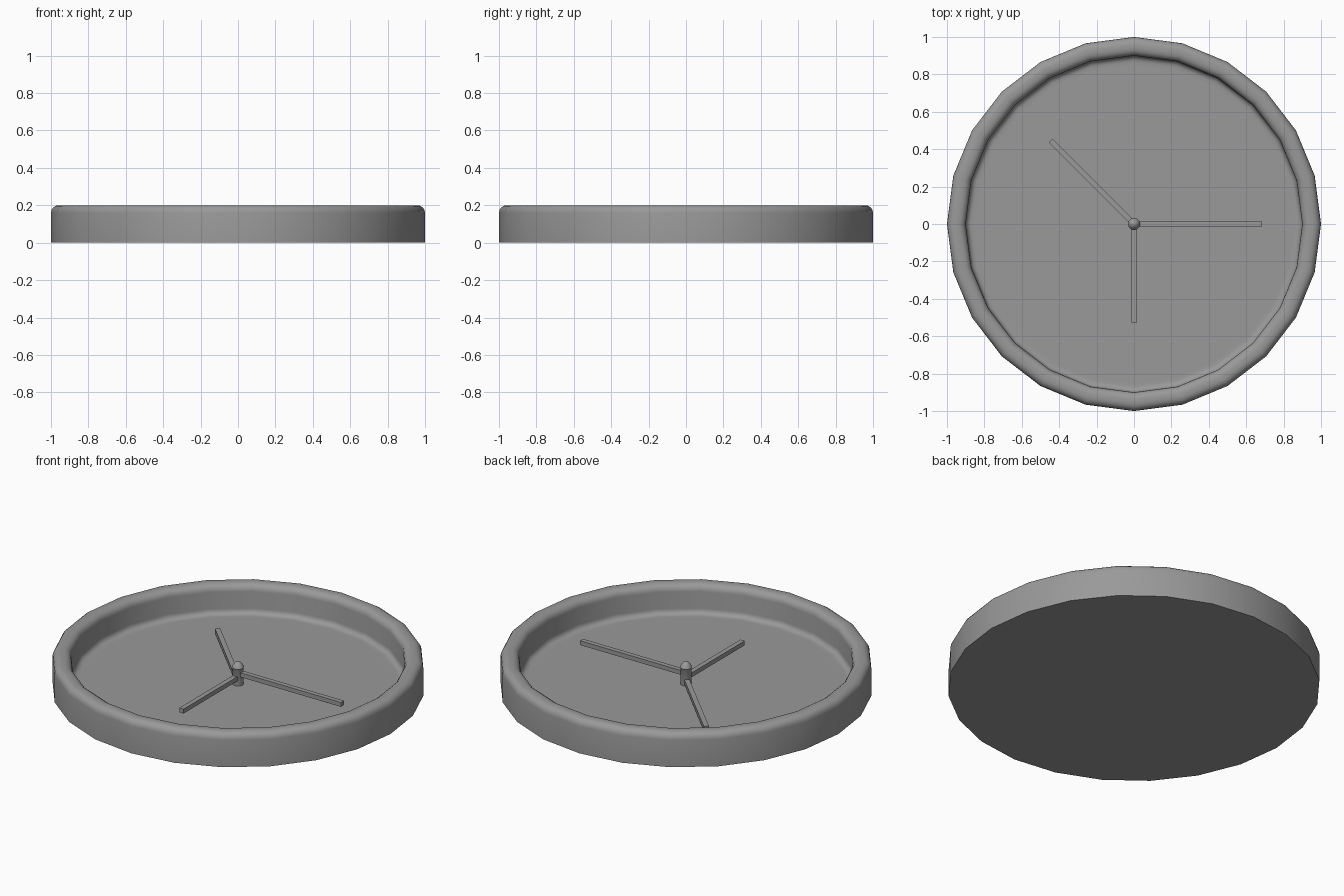
import bpy, bmesh
from math import sin, cos, pi, radians

if "Cube" in bpy.data.objects:
    bpy.data.objects.remove(bpy.data.objects["Cube"])

grey = bpy.data.materials.new("dark_grey")
grey.diffuse_color = (0.32, 0.32, 0.32, 1)
grey.use_nodes = True
grey.node_tree.nodes["Principled BSDF"].inputs["Base Color"].default_value = grey.diffuse_color


def finish(name, bm):
    mesh = bpy.data.meshes.new(name)
    bm.to_mesh(mesh)
    bm.free()
    mesh.materials.append(grey)
    obj = bpy.data.objects.new(name, mesh)
    bpy.context.collection.objects.link(obj)
    return obj


def lathe(name, profile, sides):
    """Revolve an (r, z) profile; zero-radius ends close on the axis."""
    bm = bmesh.new()
    rings = []
    for r, z in profile:
        n = sides if r else 1
        rings.append([bm.verts.new((r * cos(2 * pi * i / sides), r * sin(2 * pi * i / sides), z))
                      for i in range(n)])
    for a, b in zip(rings, rings[1:]):
        for i in range(sides):
            j = (i + 1) % sides
            quad = [a[i % len(a)], a[j % len(a)], b[j % len(b)], b[i % len(b)]]
            bm.faces.new(list(dict.fromkeys(quad)))
    bmesh.ops.recalc_face_normals(bm, faces=bm.faces)
    return finish(name, bm)


def smooth(obj, angle):
    bpy.ops.object.select_all(action='DESELECT')
    obj.select_set(True)
    bpy.context.view_layer.objects.active = obj
    bpy.ops.object.shade_smooth_by_angle(angle=radians(angle))


def arc(cx, cz, r, start, end, steps=4):
    """Quarter-round points for a profile, angles in degrees."""
    angles = [radians(start + (end - start) * i / steps) for i in range(steps + 1)]
    return [(cx + r * cos(a), cz + r * sin(a)) for a in angles]


def hand(name, length, angle, z, width=0.028, height=0.026):
    bm = bmesh.new()
    bmesh.ops.create_cube(bm, size=1)
    for v in bm.verts:
        v.co = ((v.co.x + 0.5) * length, v.co.y * width, z + v.co.z * height)
    obj = finish(name, bm)
    obj.rotation_euler.z = radians(angle)


# round case with a rolled rim, recessed dial and a small fillet where they meet
profile = [(0, 0), (1, 0)]
profile += arc(0.96, 0.16, 0.04, 0, 90) + arc(0.94, 0.16, 0.04, 90, 180)
profile += arc(0.87, 0.06, 0.03, 0, -90) + [(0.85, 0.03), (0, 0.03)]
case = lathe("clock_case", profile, 24)
smooth(case, 60)

# centre pin with a domed cap
pin = lathe("centre_pin", [(0, 0.02), (0.03, 0.02), (0.03, 0.125), (0.033, 0.13),
                           (0.026, 0.145), (0.012, 0.16), (0, 0.163)], 12)
smooth(pin, 40)

# three stacked hands
hand("second_hand", 0.685, 0, 0.095)
hand("minute_hand", 0.63, 135, 0.055)
hand("hour_hand", 0.53, -90, 0.073)
